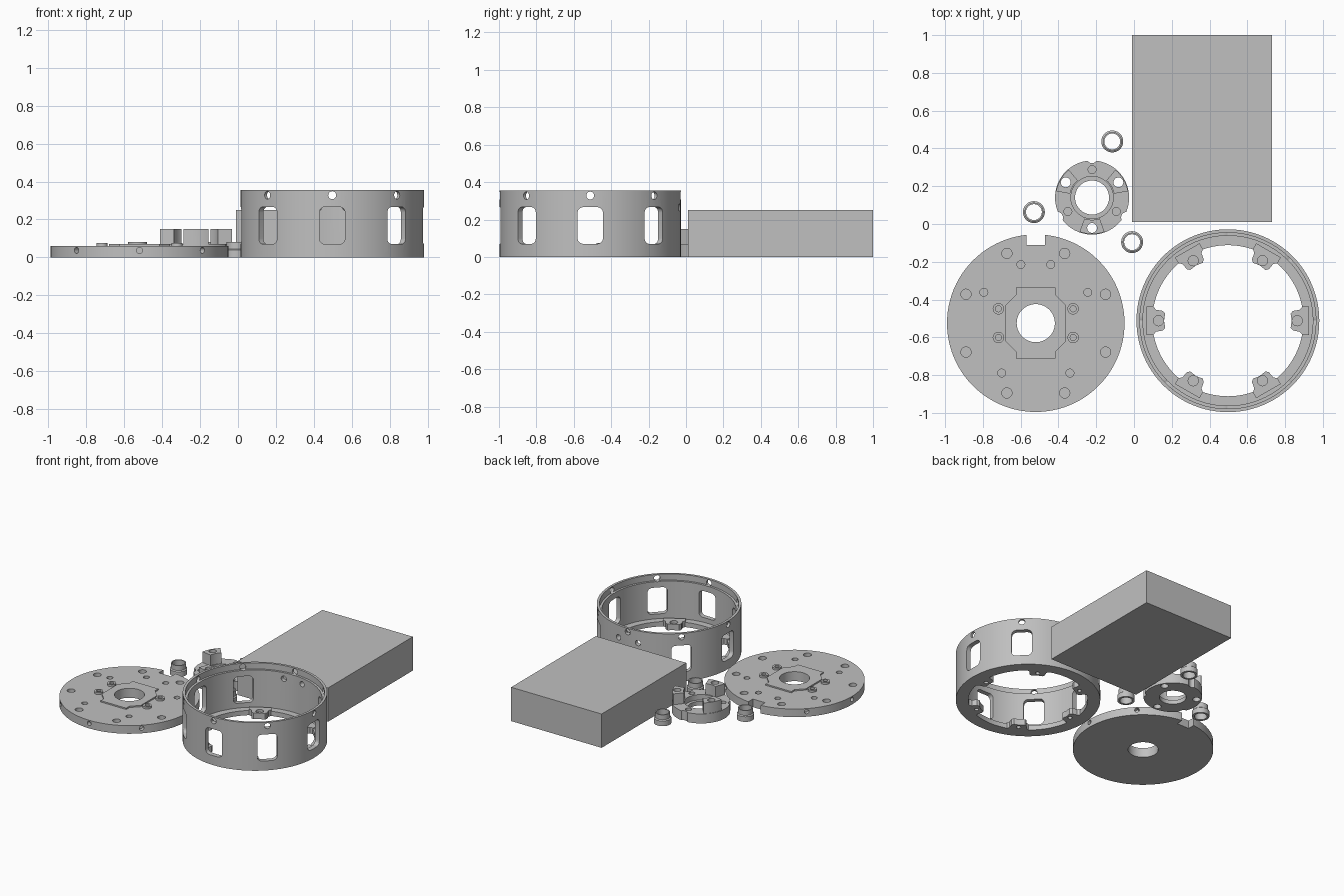
import bpy, bmesh, math
from mathutils import Matrix, Vector

if "Cube" in bpy.data.objects:
    bpy.data.objects.remove(bpy.data.objects["Cube"])

grey = bpy.data.materials.new("plain grey")
grey.diffuse_color = (0.527, 0.527, 0.527, 1)
grey.use_nodes = True
grey.node_tree.nodes["Principled BSDF"].inputs["Base Color"].default_value = grey.diffuse_color


def circle(r, n=32, cx=0, cy=0):
    return [(cx + r * math.cos(2 * math.pi * i / n), cy + r * math.sin(2 * math.pi * i / n)) for i in range(n)]


def rounded(w, h, r, cx=0, cy=0):
    """Rounded rectangle outline from half sizes."""
    pts = []
    for k, (sx, sy) in enumerate([(1, 1), (-1, 1), (-1, -1), (1, -1)]):
        for j in range(6):
            a = math.radians(90 * k + 18 * j)
            pts.append((cx + sx * (w - r) + r * math.cos(a), cy + sy * (h - r) + r * math.sin(a)))
    return pts


def polar(r, deg):
    return r * math.cos(math.radians(deg)), r * math.sin(math.radians(deg))


def radial(deg):
    """Local x = tangent, y = up, z = outward."""
    c, s = polar(1, deg)
    return Matrix(((-s, 0, c, 0), (c, 0, s, 0), (0, 1, 0, 0), (0, 0, 0, 1)))


def turn(deg):
    return Matrix.Rotation(math.radians(deg), 4, 'Z')


def prism(bm, pts, z0, z1, mat=Matrix()):
    lo = [bm.verts.new(mat @ Vector((x, y, z0))) for x, y in pts]
    hi = [bm.verts.new(mat @ Vector((x, y, z1))) for x, y in pts]
    bm.faces.new(lo[::-1])
    bm.faces.new(hi)
    n = len(pts)
    for i in range(n):
        j = (i + 1) % n
        bm.faces.new((lo[i], lo[j], hi[j], hi[i]))


def lathe(bm, profile, n=96):
    rows = [[bm.verts.new((*polar(r, 360 * i / n), z)) for r, z in profile] for i in range(n)]
    m = len(profile)
    for i in range(n):
        a, b = rows[i], rows[(i + 1) % n]
        for k in range(m):
            q = (k + 1) % m
            bm.faces.new((a[k], b[k], b[q], a[q]))


def make(name, bm):
    bmesh.ops.recalc_face_normals(bm, faces=bm.faces[:])
    me = bpy.data.meshes.new(name)
    bm.to_mesh(me)
    bm.free()
    me.materials.append(grey)
    ob = bpy.data.objects.new(name, me)
    bpy.context.collection.objects.link(ob)
    return ob


def combine(ob, bm, op):
    """Boolean the helper volumes into the part and bake the result."""
    tool = make("helper", bm)
    tool.hide_render = True
    mod = ob.modifiers.new("bool", 'BOOLEAN')
    mod.operation, mod.object, mod.solver = op, tool, 'EXACT'
    dg = bpy.context.evaluated_depsgraph_get()
    me = bpy.data.meshes.new_from_object(ob.evaluated_get(dg))
    ob.modifiers.clear()
    ob.data = me
    bpy.data.objects.remove(tool)


def finish(ob, x, y):
    ob.location = (x, y, 0)
    bpy.ops.object.select_all(action='DESELECT')
    ob.select_set(True)
    bpy.context.view_layer.objects.active = ob
    bpy.ops.object.shade_smooth_by_angle(angle=math.radians(30))


# Plain block
bm = bmesh.new()
prism(bm, [(-0.01, 0.01), (0.73, 0.01), (0.73, 1.0), (-0.01, 1.0)], 0, 0.25)
make("block", bm)

# Base disc with raised centre plate and four screw bosses
bm = bmesh.new()
prism(bm, circle(0.47, 96), 0, 0.06)
disc = make("base_disc", bm)
quarter = [(0.16, 0.095), (0.105, 0.15), (0.105, 0.188)]
plate = quarter + [(-x, y) for x, y in quarter[::-1]]
plate += [(-x, -y) for x, y in plate]
bosses = [(sx * 0.198, sy * 0.076) for sx in (-1, 1) for sy in (-1, 1)]
bm = bmesh.new()
prism(bm, plate, 0.03, 0.07)
for x, y in bosses:
    prism(bm, circle(0.03, 24, x, y), 0.03, 0.075)
combine(disc, bm, 'UNION')
bm = bmesh.new()
prism(bm, circle(0.101, 48), -0.1, 0.2)
prism(bm, [(-0.05, 0.415), (0.05, 0.415), (0.05, 0.6), (-0.05, 0.6)], -0.1, 0.2)
for x, y in bosses:
    prism(bm, circle(0.016, 20, x, y), 0.02, 0.2)
for k in range(8):
    prism(bm, circle(0.027, 24, *polar(0.4, 22.5 + 45 * k)), 0.02, 0.2)
    if k != 2:  # the notch takes the place of this side hole
        prism(bm, circle(0.016, 20, 0, 0.037), 0.44, 0.6, radial(45 * k))
for a in (30.7, 75.7, 104.3, 149.3, 235.6, 304.4):
    prism(bm, circle(0.021, 20, *polar(0.32, a)), 0.02, 0.2)
combine(disc, bm, 'DIFFERENCE')
finish(disc, -0.52, -0.525)

# Ring housing with bottom flange and six inner lugs
bm = bmesh.new()
lathe(bm, [(0.4, 0), (0.484, 0), (0.484, 0.355), (0.466, 0.355),
           (0.466, 0.31), (0.45, 0.31), (0.45, 0.035), (0.4, 0.035)])
ring = make("ring_housing", bm)
lug = [(0.43, -0.075), (0.395, -0.075), (0.38, -0.058), (0.345, -0.052), (0.332, -0.038), (0.338, 0)]
lug += [(x, -y) for x, y in lug[-2::-1]]
bm = bmesh.new()
for k in range(6):
    prism(bm, lug, 0, 0.045, turn(60 * k))
combine(ring, bm, 'UNION')
bm = bmesh.new()
for k in range(6):
    lx, ly = polar(0.367, 60 * k)
    prism(bm, circle(0.015, 20, lx, ly), -0.1, 0.025)
    prism(bm, circle(0.027, 20, lx, ly), 0.025, 0.1)
for k in range(8):
    if k == 2:  # solid back panel with a pair of small holes
        for d in (-9.5, 9.5):
            prism(bm, circle(0.02, 20, 0, 0.265), 0.42, 0.55, radial(90 + d))
    else:
        prism(bm, rounded(0.068, 0.098, 0.03, 0, 0.168), 0.42, 0.55, radial(45 * k))
    prism(bm, circle(0.021, 20, 0, 0.328), 0.42, 0.55, radial(45 * k))
combine(ring, bm, 'DIFFERENCE')
finish(ring, 0.497, -0.512)

# Hub with three upright posts
bm = bmesh.new()
lathe(bm, [(0.09, 0), (0.196, 0), (0.196, 0.07), (0.112, 0.07), (0.112, 0.03), (0.09, 0.03)])
hub = make("hub", bm)
arc = [-20 + 5 * i for i in range(9)]
post = [polar(0.193, a) for a in arc] + [polar(0.118, a) for a in arc[::-1]]
bm = bmesh.new()
for a in (30, 150, 270):
    prism(bm, post, 0.04, 0.15, turn(a))
combine(hub, bm, 'UNION')
bm = bmesh.new()
for a in (30, 150, 270):
    prism(bm, circle(0.026, 24, *polar(0.161, a)), -0.1, 0.3)
    prism(bm, circle(0.021, 20, *polar(0.148, a + 60)), 0.02, 0.3)
    prism(bm, circle(0.03, 20, *polar(0.212, a + 60)), -0.1, 0.3)
combine(hub, bm, 'DIFFERENCE')
finish(hub, -0.222, 0.14)

# Three small flanged bushings
for i, (x, y) in enumerate([(-0.53, 0.063), (-0.115, 0.437), (-0.01, -0.096)]):
    bm = bmesh.new()
    lathe(bm, [(0.042, 0), (0.058, 0), (0.058, 0.038), (0.05, 0.044), (0.05, 0.08), (0.042, 0.08)], 40)
    finish(make("bushing_%d" % (i + 1), bm), x, y)
